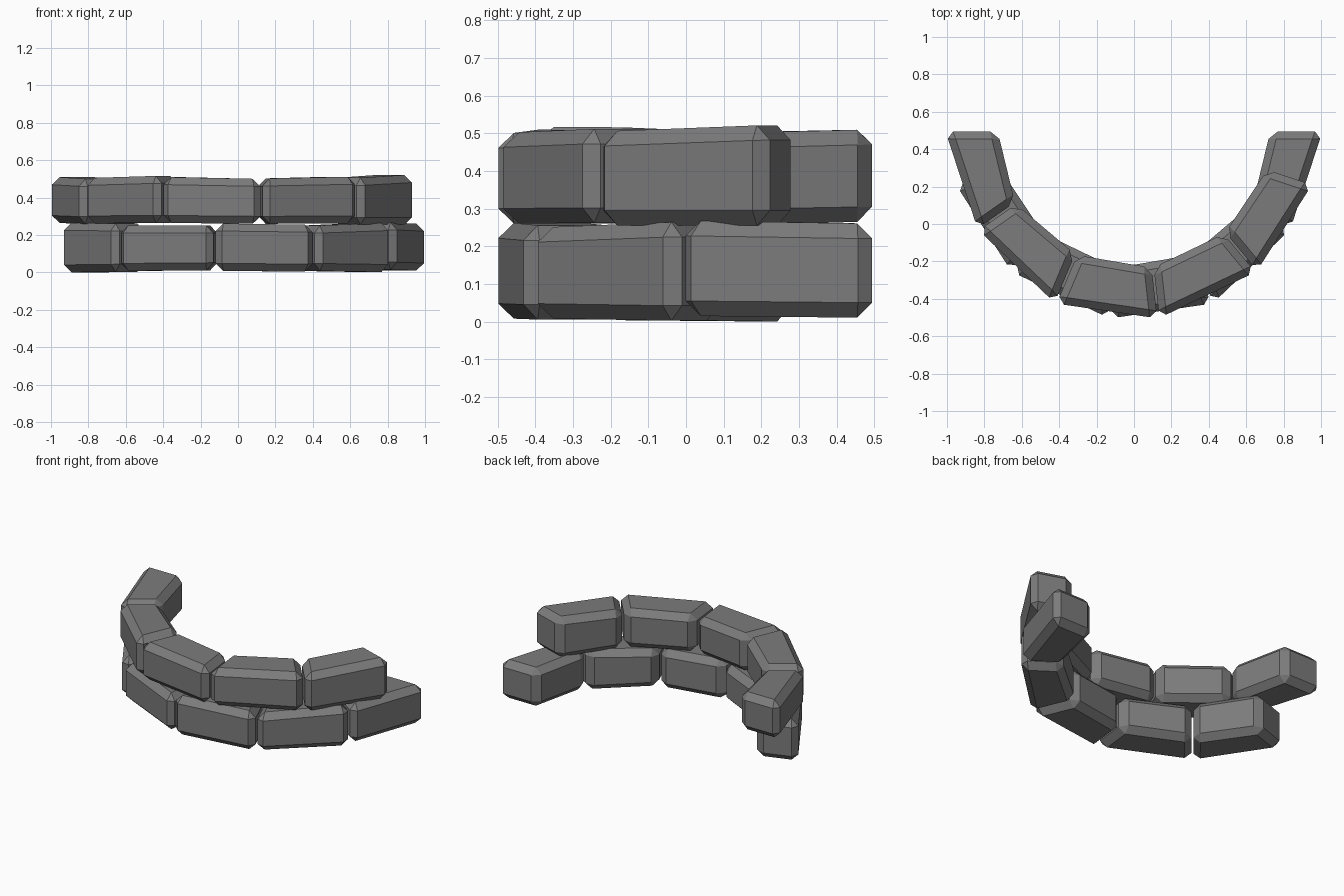
import bpy, bmesh
from mathutils import Vector

if "Cube" in bpy.data.objects:
    bpy.data.objects.remove(bpy.data.objects["Cube"])

stone = bpy.data.materials.new("grey stone")
stone.diffuse_color = (0.2, 0.2, 0.2, 1)
stone.use_nodes = True
stone.node_tree.nodes["Principled BSDF"].inputs["Base Color"].default_value = stone.diffuse_color

# Mitred joints along the arc: (outer corner, inner corner)
JOINTS = [((-1.01, 0.50), (-0.73, 0.50)),
          ((-0.835, -0.03), (-0.635, 0.11)),
          ((-0.42, -0.425), (-0.31, -0.165)),
          ((0.13, -0.505), (0.10, -0.235)),
          ((0.655, -0.255), (0.485, -0.05)),
          ((0.955, 0.215), (0.715, 0.295))]


def brick(name, a, b, za, zb, side):
    """Bevelled stone between joints a and b; za, zb = (bottom, top) at each end."""
    gap = 0.006
    bm = bmesh.new()
    ends = []
    for p, q, z in ((a, b, za), (b, a, zb)):
        ring = []
        for k, zz in ((0, 0), (1, 0), (1, 1), (0, 1)):
            c, d = Vector(p[k]), Vector(q[k])
            c += (d - c).normalized() * gap
            ring.append(bm.verts.new((c.x * side, c.y, z[zz])))
        ends.append(ring)
    r, s = ends
    bm.faces.new(r)
    bm.faces.new(s[::-1])
    for i in range(4):
        j = (i + 1) % 4
        bm.faces.new((r[i], s[i], s[j], r[j]))
    bmesh.ops.recalc_face_normals(bm, faces=bm.faces)
    bmesh.ops.bevel(bm, geom=bm.edges[:], offset=0.04, offset_type='OFFSET',
                    segments=1, profile=0.5, affect='EDGES', clamp_overlap=True)
    bmesh.ops.recalc_face_normals(bm, faces=bm.faces)
    me = bpy.data.meshes.new(name)
    bm.to_mesh(me)
    bm.free()
    me.materials.append(stone)
    bpy.context.collection.objects.link(bpy.data.objects.new(name, me))


# Slightly uneven heights of each stone at its two ends
UPPER = [((.265, .51), (.258, .50)), ((.262, .505), (.265, .517)),
         ((.265, .51), (.26, .50)), ((.26, .502), (.262, .512)),
         ((.255, .505), (.255, .522))]
LOWER = [((.01, .26), (.015, .268)), ((.002, .265), (.008, .25)),
         ((.005, .255), (.008, .262)), ((.012, .25), (.008, .252)),
         ((.004, .262), (.0, .265))]

# The lower course is the upper one mirrored, so the joints are staggered
for row, heights, side in (("upper", UPPER, 1), ("lower", LOWER, -1)):
    for i, (za, zb) in enumerate(heights):
        brick(f"{row}_stone_{i + 1}", JOINTS[i], JOINTS[i + 1], za, zb, side)
